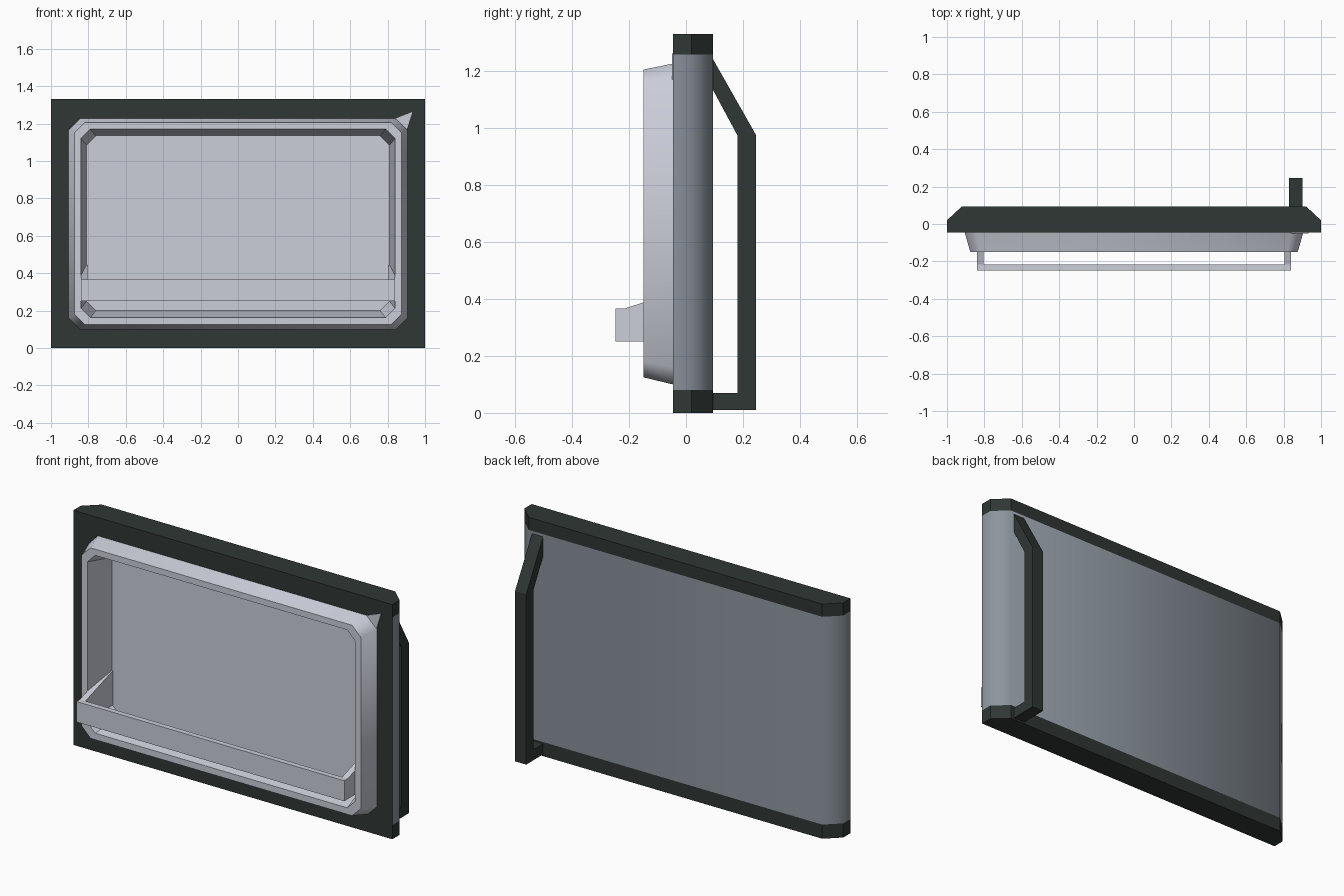
import bpy
import bmesh
import math

old = bpy.data.objects.get("Cube")
if old:
    bpy.data.objects.remove(old, do_unlink=True)


def material(name, rgb):
    m = bpy.data.materials.new(name)
    m.use_nodes = True
    m.diffuse_color = (*rgb, 1)
    bsdf = m.node_tree.nodes["Principled BSDF"]
    bsdf.inputs["Base Color"].default_value = (*rgb, 1)
    bsdf.inputs["Roughness"].default_value = 0.6
    return m


dark = material("dark green grey", (0.028, 0.038, 0.035))
steel = material("steel grey", (0.26, 0.30, 0.34))
pale = material("pale plastic", (0.60, 0.62, 0.70))


def finish(name, bm, mat, smooth=False):
    mesh = bpy.data.meshes.new(name)
    bm.to_mesh(mesh)
    bm.free()
    obj = bpy.data.objects.new(name, mesh)
    bpy.context.collection.objects.link(obj)
    mesh.materials.append(mat)
    if smooth:
        bpy.ops.object.select_all(action="DESELECT")
        obj.select_set(True)
        bpy.context.view_layer.objects.active = obj
        bpy.ops.object.shade_smooth_by_angle(angle=math.radians(55))
    return obj


def prism(name, profile, lo, hi, place, mat):
    """Closed prism: place(u, v, t) puts profile points at depth t."""
    bm = bmesh.new()
    a, b = ([bm.verts.new(place(u, v, t)) for u, v in profile] for t in (lo, hi))
    n = len(a)
    bm.faces.new(a)
    bm.faces.new(b)
    for i in range(n):
        j = (i + 1) % n
        bm.faces.new((a[i], a[j], b[j], b[i]))
    bmesh.ops.recalc_face_normals(bm, faces=bm.faces)
    return finish(name, bm, mat)


def along_x(u, v, t):
    return (t, u, v)


def along_z(u, v, t):
    return (u, v, t)


def octagon(half, z0, z1, cut, y):
    """Rectangle with cut corners, counterclockwise from the front."""
    return [(x, y, z) for x, z in (
        (-half + cut, z0), (half - cut, z0), (half, z0 + cut), (half, z1 - cut),
        (half - cut, z1), (-half + cut, z1), (-half, z1 - cut), (-half, z0 + cut))]


def rings(name, loops, mat, fill=False, smooth=False):
    """Bands of faces from one loop to the next, with an optional floor."""
    bm = bmesh.new()
    rows = [[bm.verts.new(p) for p in loop] for loop in loops]
    for a, b in zip(rows, rows[1:]):
        for i in range(8):
            j = (i + 1) % 8
            bm.faces.new((a[i], a[j], b[j], b[i]))
    if fill:
        bm.faces.new(rows[-1])
    bmesh.ops.remove_doubles(bm, verts=bm.verts, dist=1e-5)
    return finish(name, bm, mat, smooth)


# Door shell: steel skin between a dark top and bottom cap
FRONT, BACK = -0.046, 0.094
TOP, CAP_LOW, CAP_HIGH = 1.33, 0.08, 1.258
plan = [(-1, FRONT), (-1, 0.02), (-0.92, BACK),
        (0.92, BACK), (1, 0.02), (1, FRONT)]

bm = bmesh.new()
low = [bm.verts.new((x, y, CAP_LOW)) for x, y in plan]
high = [bm.verts.new((x, y, CAP_HIGH)) for x, y in plan]
for i in range(len(plan) - 1):
    bm.faces.new((low[i], high[i], high[i + 1], low[i + 1]))
finish("door_skin", bm, steel, smooth=True)

prism("bottom_cap", plan, 0, CAP_LOW, along_z, dark)
prism("top_cap", plan, CAP_HIGH, TOP, along_z, dark)

# Inner side: dark frame around a raised, hollow liner
base = octagon(0.905, 0.10, 1.226, 0.06, FRONT)
rim_outer = octagon(0.875, 0.125, 1.205, 0.055, -0.15)
rim_inner = octagon(0.84, 0.162, 1.17, 0.05, -0.15)
floor = octagon(0.81, 0.2, 1.135, 0.05, 0.03)

rings("front_frame", [octagon(1, CAP_LOW, CAP_HIGH, 0, FRONT), base], dark)
rings("liner_wall", [base, rim_outer], pale, smooth=True)
rings("liner_tray", [rim_inner, floor], pale, fill=True)
rings("liner_rim", [rim_outer, rim_inner], pale)

# Small pale corner tab at the liner's upper corner
tab = [(0.84, 1.226), (0.903, 1.17), (0.932, 1.262)]
prism("corner_tab", tab, FRONT - 0.004, FRONT,
      lambda u, v, t: (u, t, v), pale)

# Shelf rail: two sloping arms and a front bar, open below
arm = [(-0.248, 0.25), (-0.248, 0.366), (-0.217, 0.366), (0.03, 0.445), (0.03, 0.25)]
for side, label in ((1, "left"), (-1, "right")):
    prism(f"shelf_arm_{label}", arm, side * 0.805, side * 0.84, along_x, pale)
bar = [(-0.248, 0.25), (-0.248, 0.366), (-0.217, 0.366), (-0.217, 0.25)]
prism("shelf_bar", bar, -0.805, 0.805, along_x, pale)

# Handle on the outer side
handle = [(BACK, 1.243), (0.246, 0.975), (0.246, 0.01), (BACK, 0.01),
          (BACK, 0.07), (0.18, 0.07), (0.18, 0.975), (BACK, 1.135)]
prism("handle", handle, 0.83, 0.90, along_x, dark)
